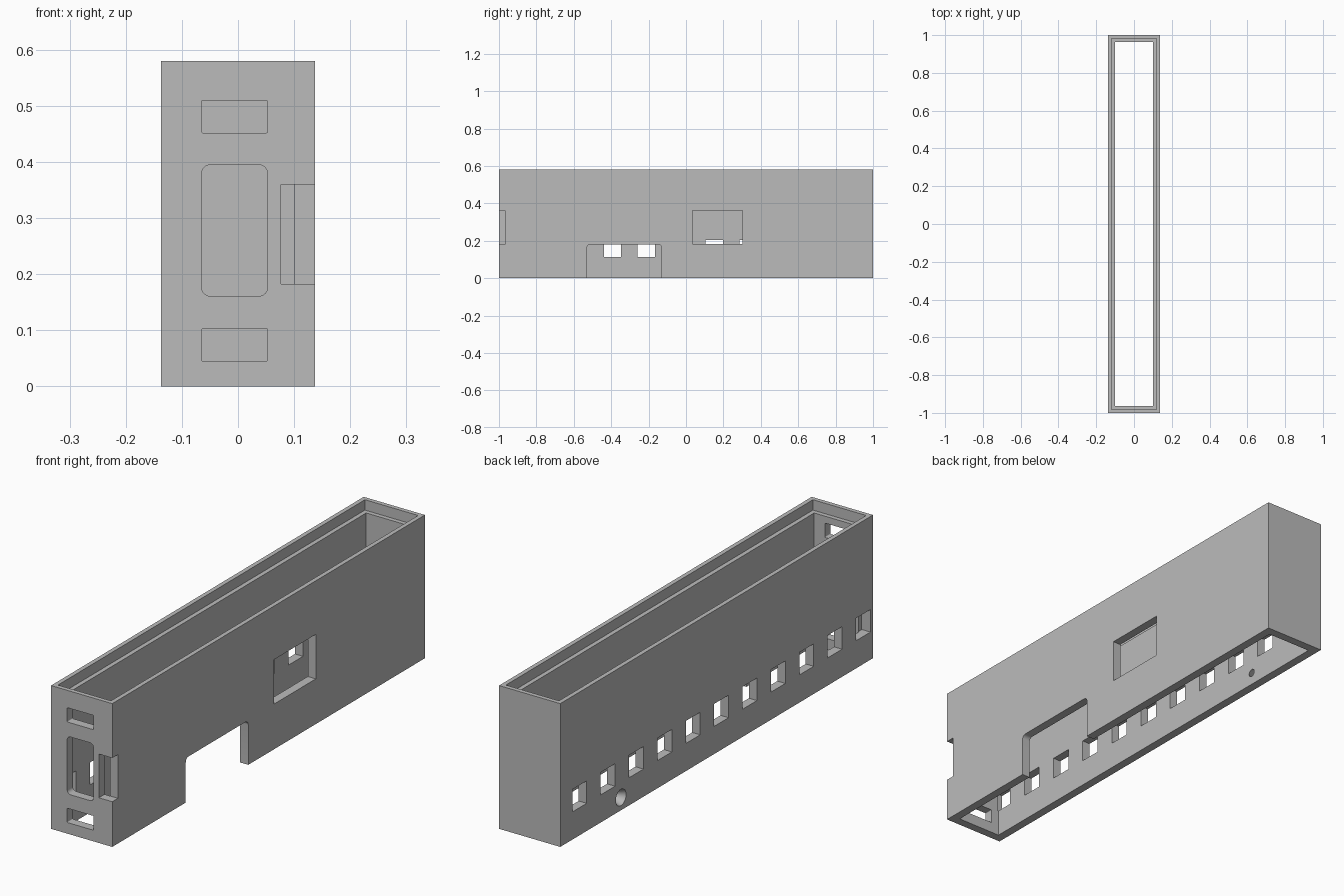
import bpy
import bmesh
import math
from mathutils import Vector

cube = bpy.data.objects.get("Cube")
if cube:
    bpy.data.objects.remove(cube, do_unlink=True)

HALF_X, HALF_Y, HEIGHT, WALL = 0.137, 1.0, 0.58, 0.036
LIP, LIP_DEPTH = 0.018, 0.042
OVER = 0.02  # how far cutters stick out of the shell

grey = bpy.data.materials.new("plain grey")
grey.use_nodes = True
colour = (0.5, 0.5, 0.5, 1)
grey.diffuse_color = colour
grey.node_tree.nodes["Principled BSDF"].inputs["Base Color"].default_value = colour


def make_object(name, bm):
    bmesh.ops.recalc_face_normals(bm, faces=bm.faces)
    mesh = bpy.data.meshes.new(name)
    bm.to_mesh(mesh)
    bm.free()
    mesh.materials.append(grey)
    obj = bpy.data.objects.new(name, mesh)
    bpy.context.collection.objects.link(obj)
    return obj


def box(name, x, y, z, radius=0, axis=None):
    """Box from (min, max) spans; edges along axis may be rounded."""
    bm = bmesh.new()
    bmesh.ops.create_cube(bm, size=1)
    spans = (x, y, z)
    for v in bm.verts:
        v.co = Vector([s[0] if c < 0 else s[1] for s, c in zip(spans, v.co)])
    if radius:
        edges = [e for e in bm.edges
                 if abs((e.verts[0].co - e.verts[1].co)[axis]) > 1e-5]
        bmesh.ops.bevel(bm, geom=edges, offset=radius, segments=6,
                        profile=0.5, affect='EDGES')
    return make_object(name, bm)


def countersink(y, z):
    """Tapered screw hole, wide at the outer face."""
    bm = bmesh.new()
    bmesh.ops.create_cone(bm, cap_ends=True, segments=32,
                          radius1=0.034, radius2=0.015, depth=WALL + 0.004)
    for v in bm.verts:
        v.co = Vector((v.co.z - HALF_X + WALL / 2, v.co.x + y, v.co.y + z))
    return make_object("screw_hole_cutter", bm)


# Shell block
housing = box("housing", (-HALF_X, HALF_X), (-HALF_Y, HALF_Y), (0, HEIGHT))

# Open cavity and the step for a lid
inner_x, inner_y = HALF_X - WALL, HALF_Y - WALL
lid_x, lid_y = HALF_X - LIP, HALF_Y - LIP
cutters = [
    box("cavity_cutter", (-inner_x, inner_x), (-inner_y, inner_y),
        (-OVER, HEIGHT + OVER)),
    box("lid_step_cutter", (-lid_x, lid_x), (-lid_y, lid_y),
        (HEIGHT - LIP_DEPTH, HEIGHT + OVER)),
]

# Front openings: two slots, a rounded window and a corner notch
front = (-HALF_Y - OVER, -inner_y + 0.01)
for z, radius in (((0.045, 0.103), 0.003), ((0.161, 0.395), 0.016),
                  ((0.452, 0.51), 0.003)):
    cutters.append(box("front_opening_cutter", (-0.065, 0.053), front, z, radius, 1))
cutters.append(box("corner_notch_cutter", (0.077, HALF_X + OVER),
                   (-HALF_Y - OVER, -inner_y), (0.183, 0.36)))

# Left wall: window and rounded bottom cutout
left = (inner_x - 0.01, HALF_X + OVER)
cutters.append(box("side_window_cutter", left, (0.035, 0.302), (0.183, 0.363)))
cutters.append(box("bottom_cutout_cutter", left, (-0.53, -0.13), (-0.1, 0.18),
                   0.018, 0))

# Right wall: row of square ports and countersunk screw holes
for i in range(11):
    y = 0.877 - 0.1815 * i
    cutters.append(box("port_cutter", (-HALF_X - OVER, -inner_x + 0.003),
                       (y - 0.046, y + 0.046), (0.112, 0.203)))
for y in (0.612, -0.28, -0.66):
    cutters.append(countersink(y, 0.052))

# Carve every opening and drop the cutters
bpy.context.view_layer.objects.active = housing
for cutter in cutters:
    mod = housing.modifiers.new("cut", 'BOOLEAN')
    mod.operation = 'DIFFERENCE'
    mod.solver = 'EXACT'
    mod.object = cutter
    bpy.ops.object.modifier_apply(modifier=mod.name)
    bpy.data.objects.remove(cutter, do_unlink=True)

bpy.ops.object.select_all(action='DESELECT')
housing.select_set(True)
bpy.ops.object.shade_smooth_by_angle(angle=math.radians(30))
